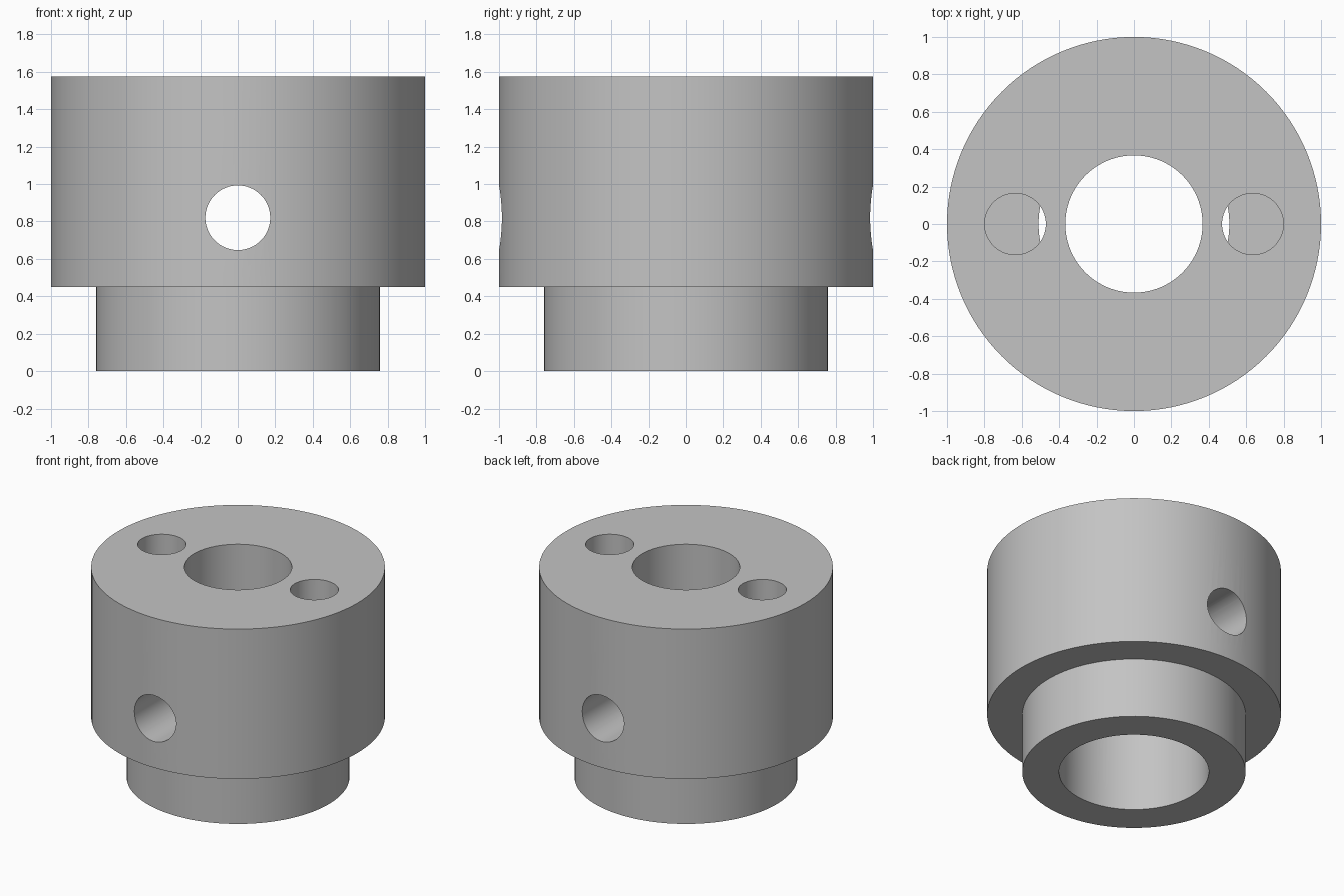
import bpy, bmesh, math
from mathutils import Matrix

SEGMENTS = 128
COUNTERBORE_TOP = 1.1
TOP = 1.575

cube = bpy.data.objects.get("Cube")
if cube:
    bpy.data.objects.remove(cube, do_unlink=True)

metal = bpy.data.materials.new("plain_grey")
metal.use_nodes = True
grey = (0.55, 0.55, 0.55, 1)
metal.diffuse_color = grey
metal.node_tree.nodes["Principled BSDF"].inputs["Base Color"].default_value = grey


def make_object(name, bm):
    bmesh.ops.recalc_face_normals(bm, faces=bm.faces)
    mesh = bpy.data.meshes.new(name)
    bm.to_mesh(mesh)
    bm.free()
    mesh.materials.append(metal)
    obj = bpy.data.objects.new(name, mesh)
    bpy.context.collection.objects.link(obj)
    return obj


def lathe(name, profile):
    """Revolve a closed (radius, height) profile around the z axis."""
    bm = bmesh.new()
    rings = []
    for i in range(SEGMENTS):
        a = math.tau * i / SEGMENTS
        rings.append([bm.verts.new((r * math.cos(a), r * math.sin(a), z)) for r, z in profile])
    for i, ring in enumerate(rings):
        after = rings[(i + 1) % SEGMENTS]
        for j in range(len(profile)):
            k = (j + 1) % len(profile)
            bm.faces.new((ring[j], after[j], after[k], ring[k]))
    return make_object(name, bm)


def drill(target, radius, length, matrix):
    """Cut a round hole through the target."""
    bm = bmesh.new()
    bmesh.ops.create_cone(bm, cap_ends=True, segments=64, radius1=radius,
                          radius2=radius, depth=length, matrix=matrix)
    cutter = make_object("hole_cutter", bm)
    cutter.hide_render = True
    mod = target.modifiers.new("hole", 'BOOLEAN')
    mod.operation = 'DIFFERENCE'
    mod.solver = 'EXACT'
    mod.object = cutter
    bpy.context.view_layer.objects.active = target
    bpy.ops.object.modifier_apply(modifier=mod.name)
    bpy.data.objects.remove(cutter, do_unlink=True)


# Stepped collar with a narrow top bore and a wider bore below
collar = lathe("stepped_collar", [
    (0.51, 0), (0.76, 0), (0.76, 0.45), (1, 0.45), (1, TOP),
    (0.367, TOP), (0.367, COUNTERBORE_TOP), (0.51, COUNTERBORE_TOP)])

# Cross hole from front to back
drill(collar, 0.173, 3, Matrix.Translation((0, 0, 0.82)) @ Matrix.Rotation(math.pi / 2, 4, 'X'))

# Two blind holes in the top that break into the lower bore
for side in (-1, 1):
    drill(collar, 0.164, 1.2, Matrix.Translation((side * 0.635, 0, TOP + 0.02)))

bpy.ops.object.select_all(action='DESELECT')
collar.select_set(True)
bpy.context.view_layer.objects.active = collar
bpy.ops.object.shade_smooth_by_angle(angle=math.radians(30))
